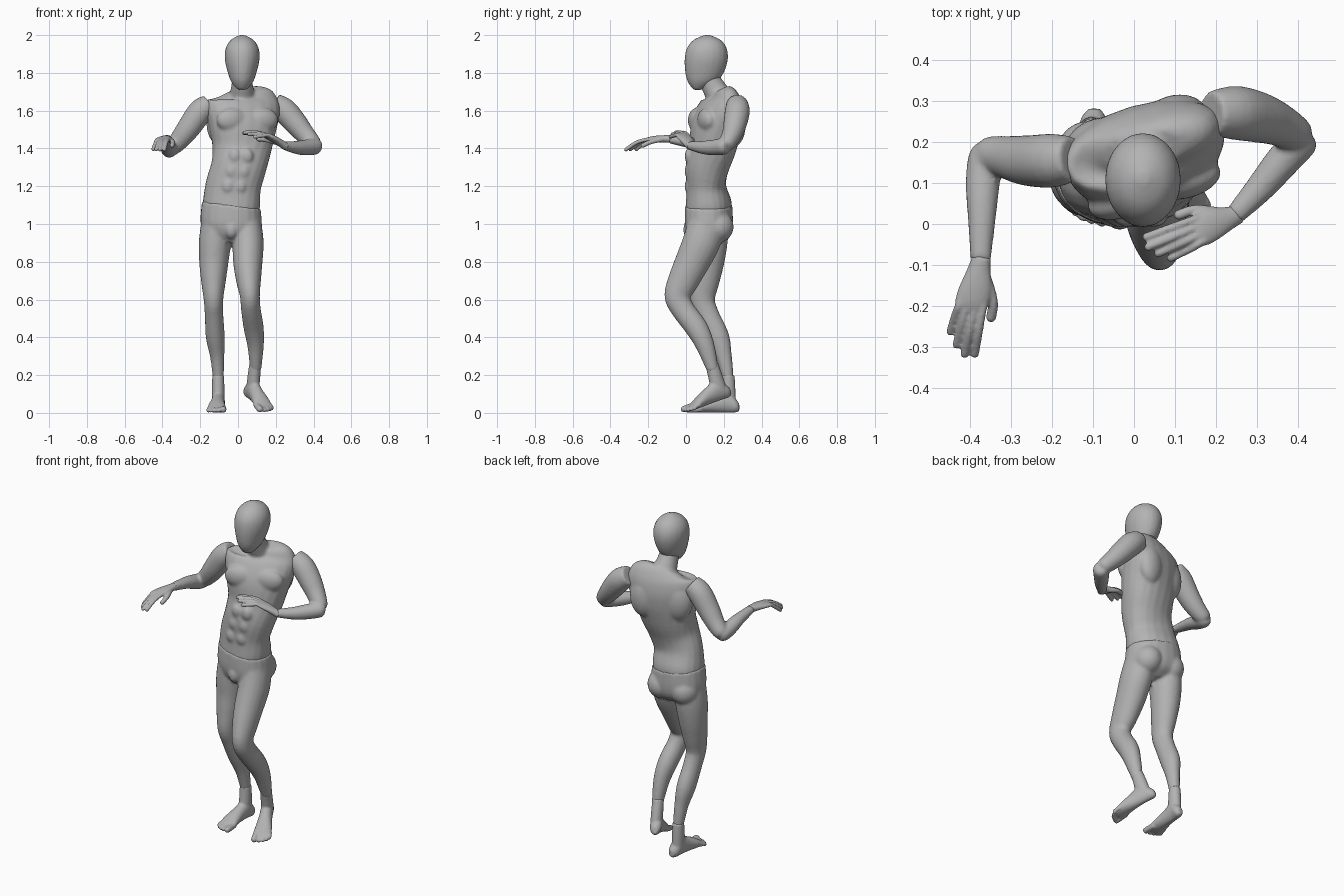
import bpy
import bmesh
from math import cos, sin, pi, radians
from mathutils import Matrix, Vector

default_cube = bpy.data.objects.get("Cube")
if default_cube:
    bpy.data.objects.remove(default_cube, do_unlink=True)

grey = bpy.data.materials.new("mannequin grey")
grey.use_nodes = True
grey.diffuse_color = (.45, .45, .45, 1)
grey.node_tree.nodes["Principled BSDF"].inputs["Base Color"].default_value = grey.diffuse_color

IDENTITY = Matrix.Identity(4)
UP = Vector((0, 0, 1))
SIDES = 20
STEPS = 4


def place(location, turn=0, pitch=0, mirror=1):
    """Frame of a hand or foot: mirrored, pitched, turned, then moved."""
    return (Matrix.Translation(location) @ Matrix.Rotation(radians(turn), 4, "Z")
            @ Matrix.Rotation(radians(pitch), 4, "X") @ Matrix.Diagonal((mirror, 1, 1, 1)))


def smooth_path(keys):
    """Curve through the key rings, so that few rings are needed."""
    path = []
    for i in range(len(keys) - 1):
        before, start = keys[max(i - 1, 0)], keys[i]
        end, after = keys[i + 1], keys[min(i + 2, len(keys) - 1)]
        for step in range(STEPS):
            t = step / STEPS
            path.append([(2 * q + (r - p) * t + (2 * p - 5 * q + 4 * r - s) * t ** 2
                          + (3 * q - p - 3 * r + s) * t ** 3) / 2
                         for p, q, r, s in zip(before, start, end, after)])
    return path + [keys[-1]]


def loft(bm, rings, side=0, axis=None, matrix=IDENTITY, power=1):
    """Skin elliptical rings (x, y, z, half width, half depth, turn)."""
    keys = []
    for ring in rings:
        ring = list(ring)
        if len(ring) == 4:
            ring.append(ring[3])
        if len(ring) == 5:
            ring.append(side)
        keys.append(ring)
    path = smooth_path(keys)
    loops = []
    for i, (x, y, z, wide, deep, turn) in enumerate(path):
        ahead, behind = path[min(i + 1, len(path) - 1)], path[max(i - 1, 0)]
        along = axis or (Vector(ahead[:3]) - Vector(behind[:3])).normalized()
        across = Vector((cos(radians(turn)), sin(radians(turn)), 0))
        across = (across - along * across.dot(along)).normalized()
        third = along.cross(across)
        loop = []
        for k in range(SIDES):
            c, s = cos(2 * pi * k / SIDES), sin(2 * pi * k / SIDES)
            c = abs(c) ** power * (1 if c > 0 else -1)
            s = abs(s) ** power * (1 if s > 0 else -1)
            point = Vector((x, y, z)) + across * wide * c + third * deep * s
            loop.append(bm.verts.new(matrix @ point))
        loops.append(loop)
    for lower, upper in zip(loops, loops[1:]):
        for k in range(SIDES):
            n = (k + 1) % SIDES
            bm.faces.new((lower[k], lower[n], upper[n], upper[k]))
    bm.faces.new(loops[0][::-1])
    bm.faces.new(loops[-1])


def ball(bm, center, radii, matrix=IDENTITY, turn=0):
    bmesh.ops.create_uvsphere(
        bm, u_segments=SIDES, v_segments=12, radius=1,
        matrix=matrix @ place(center, turn) @ Matrix.Diagonal((*radii, 1)))


def digit(bm, joints, radius, matrix):
    """Finger or toe with a round tip."""
    loft(bm, [(*joint, radius) for joint in joints], matrix=matrix)
    ball(bm, joints[-1], (radius, radius, radius), matrix)


def finish(name, bm, voxel=.009, passes=4):
    """Fuse the overlapping volumes of one part into a single smooth skin."""
    bmesh.ops.recalc_face_normals(bm, faces=bm.faces)
    mesh = bpy.data.meshes.new(name)
    bm.to_mesh(mesh)
    bm.free()
    mesh.materials.append(grey)
    body_part = bpy.data.objects.new(name, mesh)
    bpy.context.collection.objects.link(body_part)
    fuse = body_part.modifiers.new("fuse", "REMESH")
    fuse.mode = "VOXEL"
    fuse.voxel_size = voxel
    fuse.use_smooth_shade = True
    relax = body_part.modifiers.new("relax", "SMOOTH")
    relax.factor = .5
    relax.iterations = passes


# Head: smooth egg with a tapering chin
bm = bmesh.new()
loft(bm, [(.022, .06, 1.71, .025, .022), (.022, .085, 1.75, .057, .075),
          (.022, .098, 1.8, .076, .102), (.022, .107, 1.87, .092, .115),
          (.022, .11, 1.93, .088, .106), (.022, .112, 1.975, .06, .072),
          (.022, .112, 2, .015, .015)], axis=UP)
finish("head", bm)

# Torso: trunk twisting from waist to shoulders, with the neck
bm = bmesh.new()
loft(bm, [(-.04, .12, 1.06, .14, .11, -8), (-.035, .12, 1.1, .153, .122, -8),
          (-.025, .107, 1.2, .147, .105, -4), (.003, .112, 1.3, .146, .115, 3),
          (.02, .14, 1.4, .158, .122, 10), (.025, .158, 1.5, .18, .128, 16),
          (.025, .178, 1.58, .2, .117, 17), (.025, .19, 1.64, .2, .095, 17),
          (.025, .19, 1.675, .175, .07, 17), (.022, .18, 1.7, .1, .05, 17)], power=.9)
loft(bm, [(.022, .19, 1.63, .08, .07), (.022, .165, 1.69, .066),
          (.022, .14, 1.735, .057, .06), (.022, .115, 1.79, .052)])
chest = place((.025, .165, 0), 17)
for s in (-1, 1):
    ball(bm, (s * .085, -.085, 1.55), (.085, .045, .065), chest)
    ball(bm, (s * .095, .065, 1.53), (.085, .06, .12), chest)
    for row in range(3):
        ball(bm, (s * .032 - .02 + row * .018, .016, 1.2 + row * .08), (.033, .024, .04))
finish("torso", bm)

# Pelvis and both legs in one piece
bm = bmesh.new()
loft(bm, [(-.035, .12, 1.1, .158, .125), (-.036, .121, 1, .165, .127),
          (-.035, .12, .94, .15, .11), (-.035, .11, .9, .09, .07)],
     side=-6, axis=Vector((.13, 0, 1)).normalized(), power=.92)
for s in (-1, 1):
    ball(bm, (s * .078 - .035, .165, .985), (.08, .088, .085))
ball(bm, (-.035, .02, .97), (.035, .035, .05))
loft(bm, [(.045, .11, 1, .08, .1), (.053, .08, .9, .083, .1), (.052, .034, .8, .078, .092),
          (.056, -.014, .7, .066, .082), (.063, -.045, .62, .053, .07),
          (.068, -.018, .55, .052, .062), (.083, .056, .45, .053, .06),
          (.093, .1, .36, .044, .05), (.094, .135, .25, .032, .035), (.097, .14, .22, .028)])
loft(bm, [(-.115, .125, 1, .08, .1), (-.123, .122, .9, .085, .098), (-.128, .115, .8, .078, .088),
          (-.13, .1, .7, .066, .078), (-.13, .088, .6, .052, .066),
          (-.127, .115, .52, .049, .06), (-.12, .17, .4, .05, .06),
          (-.11, .2, .3, .038, .043), (-.105, .22, .2, .03, .032), (-.105, .224, .17, .026)])
finish("pelvis_and_legs", bm)

# Feet: the left one is turned out with its heel raised
TOES = [(.034, -.05, .017), (.008, -.05, .011), (-.013, -.043, .011),
        (-.031, -.032, .01), (-.045, -.018, .01)]
for name, frame in (("right_foot", place((-.112, .06, 0))),
                    ("left_foot", place((.13, .05, .018), 20, 18, -1))):
    bm = bmesh.new()
    loft(bm, [(.015, .222, .03, .014, .02), (.013, .2, .04, .03, .038), (.008, .16, .06, .034, .058),
              (.004, .1, .048, .037, .046), (0, .04, .034, .046, .033),
              (0, 0, .022, .051, .021), (0, -.02, .016, .05, .014)],
         axis=Vector((0, -1, 0)), matrix=frame)
    loft(bm, [(.007, .163, .2, .031, .034), (.007, .163, .14, .033, .038),
              (.007, .16, .06, .033, .044)], axis=-UP, matrix=frame)
    for x, tip, radius in TOES:
        digit(bm, [(x * .9, .02, .02), (x, tip / 2, .019), (x, tip, radius + .001)], radius, frame)
    finish(name, bm, .0055, 3)

# Arms: tapering upper arm and forearm meeting at a bent elbow
ARMS = {
    "right_arm": (
        [(-.15, .16, 1.635, .055), (-.2, .155, 1.595, .066), (-.26, .155, 1.51, .062),
         (-.31, .163, 1.445, .053), (-.355, .172, 1.4, .043), (-.37, .175, 1.385, .028)],
        [(-.36, .195, 1.387, .027), (-.363, .165, 1.392, .042), (-.37, .1, 1.41, .042, .04),
         (-.372, .03, 1.43, .036, .033), (-.375, -.09, 1.45, .025, .022)], 0),
    "left_arm": (
        [(.19, .27, 1.64, .055), (.245, .272, 1.602, .066), (.3, .262, 1.54, .063),
         (.35, .245, 1.48, .054), (.4, .217, 1.425, .043), (.415, .21, 1.41, .028)],
        [(.425, .222, 1.41, .027), (.41, .205, 1.411, .043), (.36, .15, 1.405, .042),
         (.31, .09, 1.405, .036, .035), (.245, .02, 1.415, .025, .023)], -45)}
for name, (upper_arm, forearm, side) in ARMS.items():
    bm = bmesh.new()
    loft(bm, upper_arm, side=90)
    loft(bm, forearm, side=side)
    finish(name, bm, .008)

# Hands: palm, four curled fingers and a thumb
FINGERS = [(.03, .036, .222), (.01, .012, .228), (-.01, -.012, .21), (-.028, -.034, .182)]
for name, frame in (("right_hand", place((-.375, -.095, 1.45), 167, -2, -1)),
                    ("left_hand", place((.245, .02, 1.415), 113, 29))):
    bm = bmesh.new()
    loft(bm, [(0, -.015, 0, .023, .021), (0, .015, .001, .028, .02), (.002, .06, .002, .039, .018),
              (0, .1, 0, .041, .015), (0, .122, -.003, .036, .01)], matrix=frame)
    for knuckle, tip, reach in FINGERS:
        digit(bm, [(knuckle, .09, 0), (knuckle, .115, 0),
                   ((knuckle + tip) / 2, reach * .75, -.014), (tip, reach, -.048)], .0105, frame)
    digit(bm, [(.02, .03, -.002), (.05, .085, -.013), (.055, .125, -.03)], .0125, frame)
    finish(name, bm, .0045, 3)
